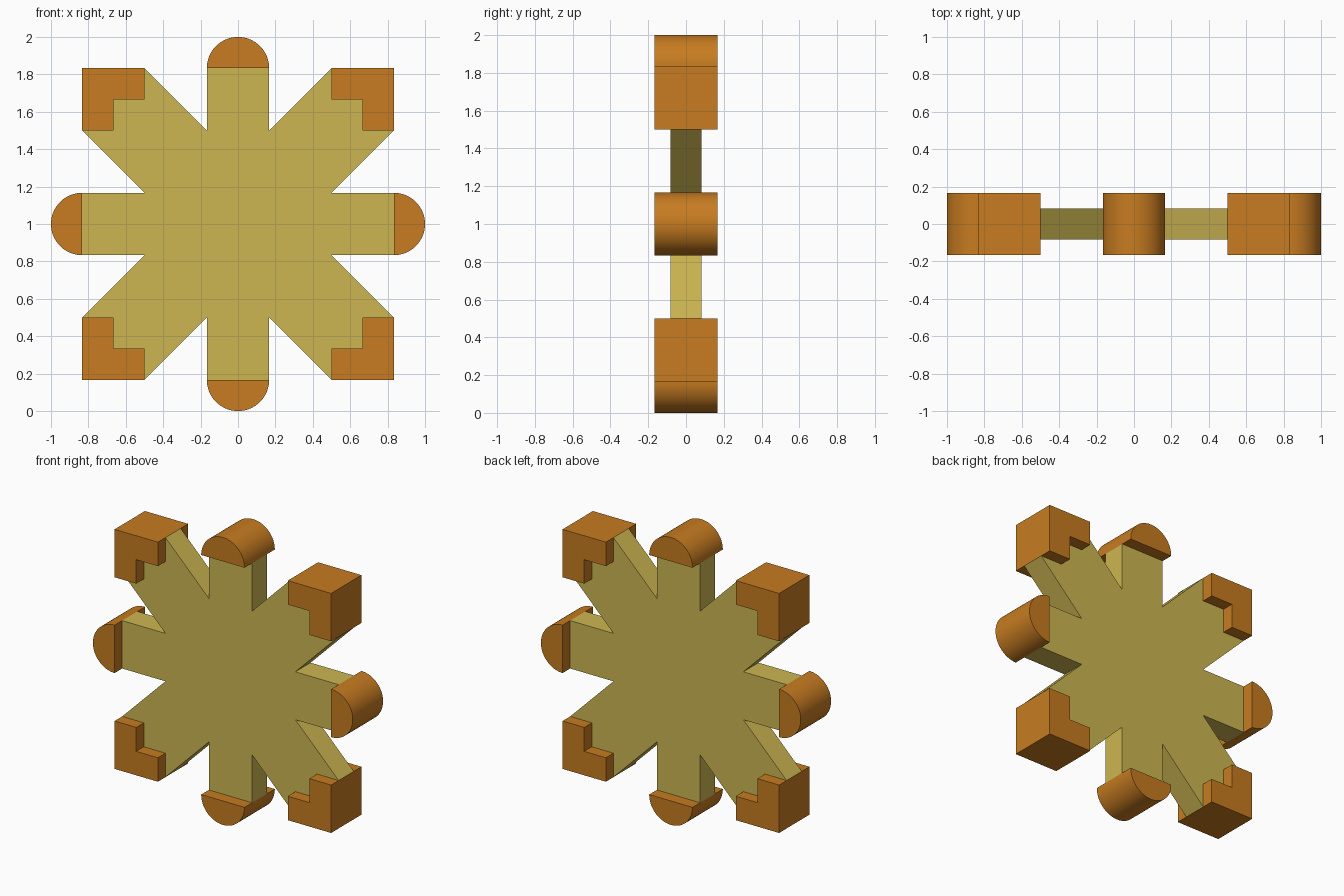
import bpy, bmesh, math

if "Cube" in bpy.data.objects:
    bpy.data.objects.remove(bpy.data.objects["Cube"])

U = 1 / 6          # module: the whole design sits on a 1/6 unit grid
CZ = 1.0           # height of the centre


def material(name, rgb):
    m = bpy.data.materials.new(name)
    m.diffuse_color = (*rgb, 1)
    m.use_nodes = True
    m.node_tree.nodes["Principled BSDF"].inputs["Base Color"].default_value = m.diffuse_color
    return m


gold = material("pale gold", (0.61, 0.47, 0.085))
orange = material("burnt orange", (0.57, 0.20, 0.015))


def turn(points, quarter):
    """Rotate (x, z) points about the centre by quarter turns."""
    for _ in range(quarter):
        points = [(-z, x) for x, z in points]
    return points


def extrude(name, points, half_depth, mat):
    """Prism of an x-z outline (anticlockwise seen from the front)."""
    bm = bmesh.new()
    face = bm.faces.new([bm.verts.new((x, -half_depth, z + CZ)) for x, z in points])
    ext = bmesh.ops.extrude_face_region(bm, geom=[face])
    moved = [v for v in ext["geom"] if isinstance(v, bmesh.types.BMVert)]
    bmesh.ops.translate(bm, verts=moved, vec=(0, 2 * half_depth, 0))
    bmesh.ops.recalc_face_normals(bm, faces=bm.faces)
    me = bpy.data.meshes.new(name)
    bm.to_mesh(me)
    bm.free()
    me.materials.append(mat)
    ob = bpy.data.objects.new(name, me)
    bpy.context.collection.objects.link(ob)
    return ob


# Star plate: one quarter of the outline repeated four times
quarter = [(5, -1), (5, 1), (3, 1), (5, 3), (4, 3), (4, 4), (3, 4), (3, 5), (1, 3)]
quarter = [(x * U, z * U) for x, z in quarter]
outline = [p for q in range(4) for p in turn(quarter, q)]
extrude("star_plate", outline, U / 2, gold)

# Rounded end caps and L-shaped corner blocks
N = 32
cap = [(5 * U + U * math.cos(a), U * math.sin(a))
       for a in (math.pi * (i / N - 0.5) for i in range(N + 1))]
corner = [(x * U, z * U) for x, z in
          [(5, 3), (5, 5), (3, 5), (3, 4), (4, 4), (4, 3)]]
sides = ["right", "top", "left", "bottom"]
corners = ["top_right", "top_left", "bottom_left", "bottom_right"]
for q in range(4):
    ob = extrude(sides[q] + "_round_cap", turn(cap, q), U, orange)
    bpy.ops.object.select_all(action='DESELECT')
    ob.select_set(True)
    bpy.context.view_layer.objects.active = ob
    bpy.ops.object.shade_smooth_by_angle(angle=math.radians(30))
    extrude(corners[q] + "_corner_block", turn(corner, q), U, orange)
